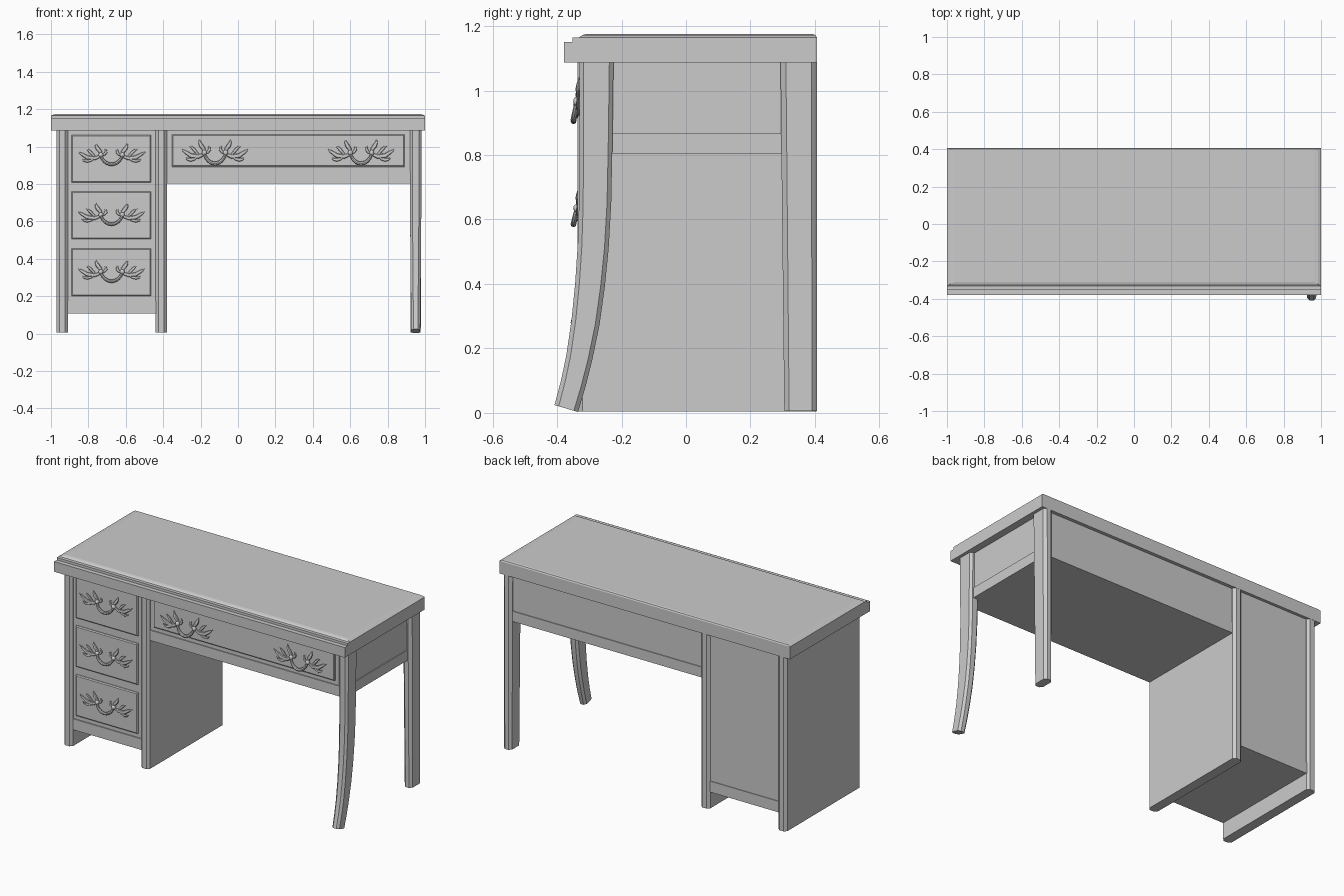
import bpy, bmesh
from math import sin, cos, tau, pi
from mathutils import Vector

if "Cube" in bpy.data.objects:
    bpy.data.objects.remove(bpy.data.objects["Cube"])


def finish(name, bm, smooth=False):
    bmesh.ops.recalc_face_normals(bm, faces=bm.faces)
    me = bpy.data.meshes.new(name)
    bm.to_mesh(me)
    bm.free()
    ob = bpy.data.objects.new(name, me)
    bpy.context.collection.objects.link(ob)
    if smooth:
        bpy.ops.object.select_all(action='DESELECT')
        ob.select_set(True)
        bpy.context.view_layer.objects.active = ob
        bpy.ops.object.shade_smooth_by_angle(angle=0.6)
    return ob


def loft(bm, rings):
    """Skin a list of equal-length point rings and cap both ends."""
    vs = [[bm.verts.new(p) for p in r] for r in rings]
    n = len(vs[0])
    for a, b in zip(vs, vs[1:]):
        for i in range(n):
            bm.faces.new((a[i], a[(i + 1) % n], b[(i + 1) % n], b[i]))
    bm.faces.new(vs[0])
    bm.faces.new(vs[-1])


def rect(x0, x1, y0, y1, z):
    return [(x0, y0, z), (x1, y0, z), (x1, y1, z), (x0, y1, z)]


def box(name, x0, x1, y0, y1, z0, z1):
    bm = bmesh.new()
    loft(bm, [rect(x0, x1, y0, y1, z0), rect(x0, x1, y0, y1, z1)])
    return finish(name, bm)


def octagon(cx, hw, yf, yb, zf, zb, cut=0.015):
    """Chamfered rectangle section, tilted from zf at the front to zb at the back."""
    pts = [(-hw + cut, yf), (hw - cut, yf), (hw, yf + cut), (hw, yb - cut),
           (hw - cut, yb), (-hw + cut, yb), (-hw, yb - cut), (-hw, yf + cut)]
    return [(cx + x, y, zf + (zb - zf) * (y - yf) / (yb - yf)) for x, y in pts]


# Desk top: stepped at the front, sloped edge on the other sides
bm = bmesh.new()
loft(bm, [rect(-x, x, y0, y1, z) for x, y0, y1, z in (
    (1, -.379, .406, 1.087), (1, -.379, .406, 1.15), (1, -.352, .406, 1.15),
    (1, -.352, .406, 1.165), (1, -.332, .406, 1.165), (.985, -.322, .402, 1.172),
    (.96, -.310, .395, 1.175))])
finish("desk_top", bm)

# Pedestal side panels with chamfered upright ends
for side, cx in (("left", -.94), ("right", -.41)):
    bm = bmesh.new()
    loft(bm, [octagon(cx, .03, -.336, .405, z, z) for z in (.005, 1.088)])
    finish("pedestal_panel_" + side, bm)

# Pedestal and kneehole carcasses, each with a slightly proud lower rail
box("pedestal_body", -.925, -.425, -.315, .388, .17, 1.088)
box("pedestal_rail", -.925, -.425, -.322, .392, .107, .175)
box("kneehole_body", -.40, .955, -.315, .385, .865, 1.088)
box("kneehole_rail", -.40, .960, -.321, .390, .803, .867)

# Front leg: sabre curve sweeping forward at the foot
bm = bmesh.new()
loft(bm, [octagon(.95, hw, yf, yb, zf, zb, .013) for hw, yf, yb, zf, zb in (
    (.031, -.331, -.225, 1.088, 1.088), (.031, -.331, -.228, .85, .85),
    (.030, -.332, -.232, .65, .65), (.029, -.336, -.240, .52, .51),
    (.028, -.344, -.252, .40, .39), (.027, -.355, -.268, .29, .275),
    (.026, -.371, -.291, .18, .163), (.025, -.388, -.312, .10, .08),
    (.024, -.408, -.335, .024, .003))])
finish("front_leg", bm, True)

# Back leg: straight with a slight taper
bm = bmesh.new()
loft(bm, [octagon(.95, .031, .293, .406, 1.088, 1.088, .017),
          octagon(.95, .027, .305, .406, .006, .006, .015)])
finish("back_leg", bm)


def drawer(name, x0, x1, z0, z1):
    bm = bmesh.new()
    c = .006
    loft(bm, [[(x0 + d, y, z0 + d), (x1 - d, y, z0 + d), (x1 - d, y, z1 - d), (x0 + d, y, z1 - d)]
              for d, y in ((0, -.30), (0, -.321), (c, -.326))])
    finish(name, bm)


# Drawer fronts
for i, z in enumerate((.20, .505, .808)):
    drawer("pedestal_drawer_%d" % (i + 1), -.89, -.464, z, z + .255)
drawer("wide_drawer", -.354, .890, .892, 1.065)


def tube(bm, pts, radii, flat=1.0, sides=8):
    """Sweep an ellipse along a path lying mostly in the xz plane."""
    pts = [Vector(p) for p in pts]
    rings = []
    for i, (p, r) in enumerate(zip(pts, radii)):
        t = pts[min(i + 1, len(pts) - 1)] - pts[max(i - 1, 0)]
        n = Vector((-t.z, 0, t.x)).normalized()
        rings.append([p + n * r * cos(a) + Vector((0, r * flat * sin(a), 0))
                      for a in (tau * k / sides for k in range(sides))])
    loft(bm, rings)


# Handle: hanging bail between two leafy back plates
LEAVES = (
    ((.050, .055), (.090, .040), (.130, .045), (.160, .063), (.182, .076)),
    ((.055, .055), (.060, .075), (.074, .092), (.082, .106), (.084, .122)),
    ((.085, .045), (.100, .060), (.113, .074), (.126, .085), (.138, .090)),
    ((.052, .055), (.038, .062), (.030, .072), (.030, .082), (.037, .090)),
    ((.090, .042), (.110, .030), (.130, .025), (.148, .028), (.160, .036)),
)


def handle_mesh():
    bm = bmesh.new()
    arc = [pi * k / 14 for k in range(15)]
    tube(bm, [(-.058 * cos(a), -.012 - .012 * sin(a), .060 - .052 * sin(a) ** 1.3 if 0 < a < 3.1 else .060)
              for a in arc], [.006 + .003 * sin(a) for a in arc])
    for s in (-1, 1):
        for k, leaf in enumerate(LEAVES):
            w = .011 if k < 2 else .008
            tube(bm, [(s * x, -.007 - .003 * sin(pi * j / 4), z) for j, (x, z) in enumerate(leaf)],
                 [w * f for f in (.6, .9, 1, .7, .1)], .7)
        boss = bmesh.ops.create_uvsphere(bm, u_segments=12, v_segments=8, radius=.013)["verts"]
        bmesh.ops.translate(bm, verts=boss, vec=(s * .057, -.012, .058))
    return finish("handle_1", bm, True)


first = handle_mesh()
spots = [(-.676, .200, 1), (-.676, .505, 1), (-.676, .824, 1), (-.123, .845, 1.15), (.658, .845, 1.15)]
for i, (x, z, s) in enumerate(spots):
    ob = first if i == 0 else first.copy()
    if i:
        ob.name = "handle_%d" % (i + 1)
        bpy.context.collection.objects.link(ob)
    # heights are measured from the drawer's lower edge
    ob.location = (x, -.325, z + (.072 if i < 2 else .073 if i == 2 else .055))
    ob.scale = (1, 1, s)
